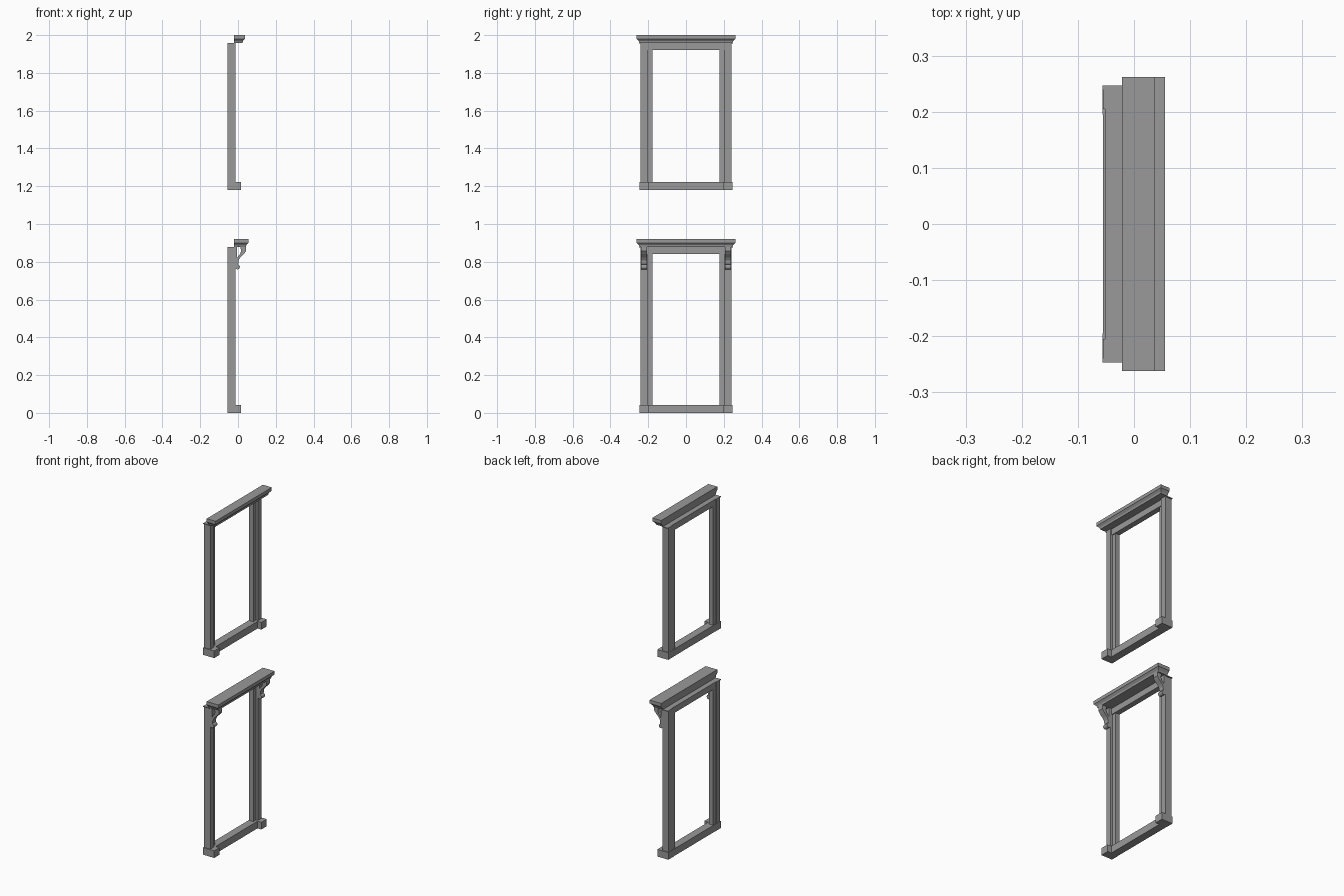
import bpy, bmesh, math

cube = bpy.data.objects.get("Cube")
if cube:
    bpy.data.objects.remove(cube, do_unlink=True)

stone = bpy.data.materials.new("grey stone")
stone.use_nodes = True
GREY = (0.32, 0.32, 0.32, 1)
stone.diffuse_color = GREY
stone.node_tree.nodes["Principled BSDF"].inputs["Base Color"].default_value = GREY


def finish(name, bm):
    bmesh.ops.recalc_face_normals(bm, faces=bm.faces)
    mesh = bpy.data.meshes.new(name)
    bm.to_mesh(mesh)
    bm.free()
    mesh.materials.append(stone)
    obj = bpy.data.objects.new(name, mesh)
    bpy.context.collection.objects.link(obj)
    return obj


def prism(name, points, y0, y1):
    """Extrude an outline in x, z along y."""
    bm = bmesh.new()
    face = bm.faces.new([bm.verts.new((x, y0, z)) for x, z in points])
    new = bmesh.ops.extrude_face_region(bm, geom=[face])["geom"]
    verts = [v for v in new if isinstance(v, bmesh.types.BMVert)]
    bmesh.ops.translate(bm, verts=verts, vec=(0, y1 - y0, 0))
    return finish(name, bm)


def box(name, x0, x1, y0, y1, z0, z1):
    return prism(name, [(x0, z0), (x1, z0), (x1, z1), (x0, z1)], y0, y1)


def cornice(name, back, rings):
    """Stack rectangles of (front x, half width, z) into a moulding."""
    bm = bmesh.new()
    loops = [[bm.verts.new(p) for p in ((back, -w, z), (x, -w, z), (x, w, z), (back, w, z))]
             for x, w, z in rings]
    for low, high in zip(loops, loops[1:]):
        for i in range(4):
            j = (i + 1) % 4
            bm.faces.new((low[i], low[j], high[j], high[i]))
    bm.faces.new(loops[0])
    bm.faces.new(loops[-1])
    return finish(name, bm)


def bracket(side, label, top):
    y0, y1 = sorted((side * 0.207, side * 0.239))
    # curved brace from the wall to the underside of the cornice
    brace = [(0.042, 0), (0.042, -0.022), (0.03, -0.038), (0.012, -0.056), (0.003, -0.07),
             (0.001, -0.09), (-0.013, -0.1), (-0.013, -0.068), (0.0, -0.05),
             (0.012, -0.035), (0.017, -0.018), (0.012, 0)]
    prism(label + "_bracket_brace", [(x, top + z) for x, z in brace], y0, y1)
    box(label + "_bracket_back", -0.014, -0.004, y0, y1, top - 0.07, top)
    # scroll at the foot
    ring = [(-0.003 + 0.013 * math.cos(a * math.tau / 16),
             top - 0.105 + 0.013 * math.sin(a * math.tau / 16)) for a in range(16)]
    scroll = prism(label + "_bracket_scroll", ring, y0, y1)
    bpy.ops.object.select_all(action="DESELECT")
    scroll.select_set(True)
    bpy.context.view_layer.objects.active = scroll
    bpy.ops.object.shade_smooth_by_angle()


def window(prefix, base, top, crown_x):
    sill = base + 0.042
    # sill with projecting end blocks
    box(prefix + "_sill", -0.055, -0.009, -0.195, 0.195, base, sill)
    for side, label in ((-1, prefix + "_right"), (1, prefix + "_left")):
        def span(a, b):
            return sorted((side * a, side * b))
        box(label + "_sill_block", -0.056, 0.016, *span(0.195, 0.245), base, sill)
        # stepped jamb
        box(label + "_outer_jamb", -0.055, -0.013, *span(0.205, 0.24), sill, top)
        box(label + "_inner_jamb", -0.052, -0.025, *span(0.178, 0.205), sill, top)
        # thin lip at the jamb head
        box(label + "_lip", -0.056, -0.015, *span(0.24, 0.247), top - 0.004, top)
    box(prefix + "_head", -0.052, -0.02, -0.205, 0.205, top - 0.036, top)
    # crown moulding
    cornice(prefix + "_cornice", -0.021,
            [(crown_x - 0.013, 0.246, top), (crown_x - 0.011, 0.25, top + 0.01),
             (crown_x - 0.002, 0.26, top + 0.021), (crown_x, 0.262, top + 0.022),
             (crown_x, 0.262, top + 0.042)])


window("lower", 0.0, 0.878, 0.055)
window("upper", 1.18, 1.958, 0.037)
for side, label in ((-1, "right"), (1, "left")):
    bracket(side, label, 0.878)
